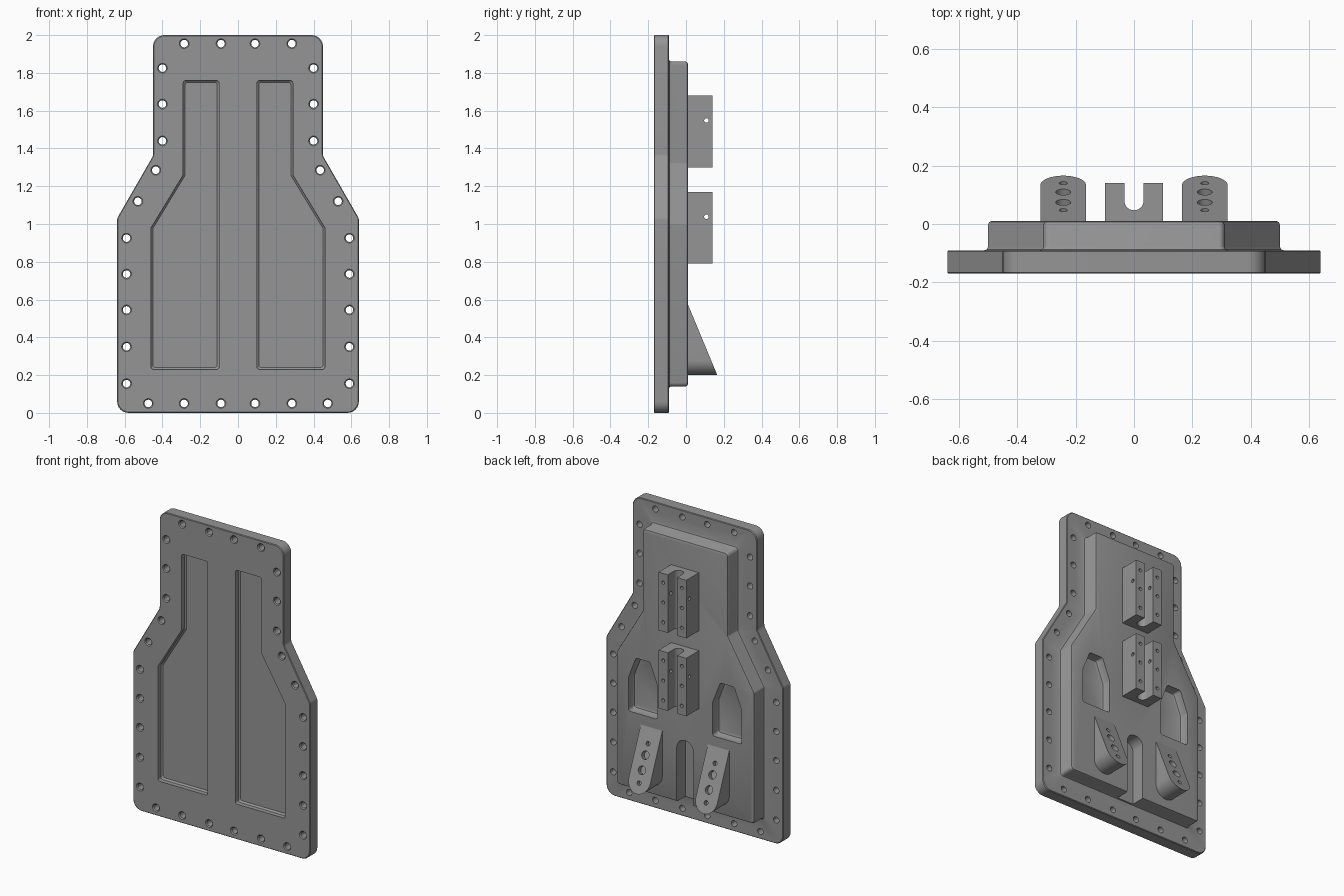
import bpy, bmesh, math
from mathutils import Vector

cube = bpy.data.objects.get("Cube")
if cube:
    bpy.data.objects.remove(cube, do_unlink=True)

grey = bpy.data.materials.new("machined_grey")
grey.use_nodes = True
GREY = (0.3, 0.3, 0.3, 1)
grey.diffuse_color = GREY
grey.node_tree.nodes["Principled BSDF"].inputs["Base Color"].default_value = GREY


def outline(corners, radii, grow=0.0, seg=6):
    """Counter-clockwise corners, offset outward by grow, then rounded."""
    pts = [Vector(c) for c in corners]
    n = len(pts)
    normals = []
    for i in range(n):
        d = (pts[(i + 1) % n] - pts[i]).normalized()
        normals.append(Vector((d.y, -d.x)))
    pts = [p + grow * (normals[i - 1] + normals[i]) / (1 + normals[i - 1].dot(normals[i]))
           for i, p in enumerate(pts)]
    result = []
    for i, p in enumerate(pts):
        before = (pts[i - 1] - p).normalized()
        after = (pts[(i + 1) % n] - p).normalized()
        half = before.angle(-after) / 2
        trim = radii[i] * math.tan(half)
        a, b, w = p + before * trim, p + after * trim, math.cos(half)
        for k in range(seg + 1):
            s = k / seg
            f, g, h = (1 - s) ** 2, 2 * s * (1 - s) * w, s * s
            result.append((a * f + p * g + b * h) / (f + g + h))
    return result


def at_y(points, y, side=1):
    return [Vector((side * p[0], y, p[1])) for p in points]


def loft(bm, rings):
    """Closed skin through rings with equal point counts."""
    loops = [[bm.verts.new(p) for p in ring] for ring in rings]
    n = len(loops[0])
    faces = [bm.faces.new(loops[0]), bm.faces.new(loops[-1])]
    for a, b in zip(loops, loops[1:]):
        for i in range(n):
            j = (i + 1) % n
            faces.append(bm.faces.new((a[i], a[j], b[j], b[i])))
    bmesh.ops.recalc_face_normals(bm, faces=faces)


def drill(bm, start, direction, steps, seg=20):
    """Round cutter through (distance, radius) steps."""
    turn = Vector(direction).to_track_quat("Z", "Y")
    angles = [math.tau * k / seg for k in range(seg)]
    loft(bm, [[Vector(start) + turn @ Vector((r * math.cos(t), r * math.sin(t), d))
               for t in angles] for d, r in steps])


def make(name, bm):
    mesh = bpy.data.meshes.new(name)
    bm.to_mesh(mesh)
    bm.free()
    obj = bpy.data.objects.new(name, mesh)
    obj.data.materials.append(grey)
    bpy.context.scene.collection.objects.link(obj)
    return obj


def finish(obj, cut_bm):
    """Cut the recesses and holes, then shade with sharp edges kept."""
    cutter = make(obj.name + "_cutter", cut_bm)
    cutter.hide_render = True
    mod = obj.modifiers.new("cuts", "BOOLEAN")
    mod.operation, mod.solver, mod.object = "DIFFERENCE", "EXACT", cutter
    for other in bpy.context.selected_objects:
        other.select_set(False)
    obj.select_set(True)
    bpy.context.view_layer.objects.active = obj
    bpy.ops.object.modifier_apply(modifier=mod.name)
    bpy.data.objects.remove(cutter, do_unlink=True)
    bpy.ops.object.shade_smooth_by_angle(angle=math.radians(30))


def bottle(wide, narrow, low, shoulder, neck, high):
    half = [(wide, low), (wide, shoulder), (narrow, neck), (narrow, high)]
    return half + [(-x, z) for x, z in reversed(half)]


# Cover: flange plate with a raised, softly edged back
FRONT, FLANGE, BACK = -0.17, -0.09, 0.01
flange = bottle(0.64, 0.45, 0, 1.03, 1.36, 2)
raised = bottle(0.5, 0.31, 0.14, 1.0, 1.32, 1.86)
flange_r = [0.06, 0.04, 0.04, 0.06] * 2
raised_r = [0.02] * 8
bm = bmesh.new()
rings = [at_y(outline(flange, flange_r, g), y)
         for g, y in ((-0.004, FRONT), (0, FRONT + 0.004), (0, FLANGE - 0.004), (-0.004, FLANGE))]
rings += [at_y(outline(raised, raised_r, g), y)
          for g, y in ((0.012, FLANGE), (0.004, FLANGE + 0.003), (0, FLANGE + 0.012),
                       (0, BACK - 0.012), (-0.004, BACK - 0.003), (-0.012, BACK))]
loft(bm, rings)
cover = make("cover_plate", bm)

cuts = bmesh.new()
pocket = [(0.1, 0.23), (0.46, 0.23), (0.46, 0.98), (0.29, 1.26), (0.29, 1.76), (0.1, 1.76)]
recess = [(0.2, 0.64), (0.41, 0.64), (0.41, 0.86), (0.355, 1.0), (0.255, 1.0), (0.2, 0.86)]
bolts = [(0.09, 1.955), (0.285, 1.955), (0.4, 1.825), (0.4, 1.635), (0.4, 1.44),
         (0.435, 1.285), (0.53, 1.12), (0.475, 0.05), (0.285, 0.05), (0.09, 0.05)]
bolts += [(0.59, z) for z in (0.925, 0.735, 0.545, 0.35, 0.155)]
for side in (1, -1):
    # Long front pockets
    loft(cuts, [at_y(outline(pocket, [0.015] * 6, g), y, side)
                for g, y in ((0, FRONT - 0.02), (0, -0.14), (-0.01, -0.13))])
    # Back recesses
    loft(cuts, [at_y(outline(recess, [0.015] * 6, g), y, side)
                for g, y in ((0, BACK + 0.02), (0, -0.035), (-0.005, -0.046), (-0.015, -0.05))])
    # Countersunk bolt holes
    for x, z in bolts:
        drill(cuts, (side * x, FRONT, z), (0, 1, 0),
              [(-0.006, 0.032), (0.006, 0.02), (0.12, 0.02)])
# Arched slot open at the lower edge
arch = [(0.06 * math.cos(math.pi * k / 20), 0.495 + 0.06 * math.sin(math.pi * k / 20))
        for k in range(21)]
arch = [(-0.06, 0.1), (0.06, 0.1)] + arch
loft(cuts, [at_y(arch, BACK + 0.02), at_y(arch, -0.08)])
finish(cover, cuts)

# Channel brackets with screw holes
for name, low in (("lower_bracket", 0.79), ("upper_bracket", 1.3)):
    high = low + 0.38
    mid = (low + high) / 2
    curve = [(0.033 * math.cos(math.pi * k / 16), 0.08 - 0.033 * math.sin(math.pi * k / 16))
             for k in range(17)]
    profile = [(-0.1, 0.005), (0.1, 0.005), (0.1, 0.14), (0.033, 0.14)] + curve
    profile += [(-0.033, 0.14), (-0.1, 0.14)]
    bm = bmesh.new()
    loft(bm, [[Vector((x, y, z)) for x, y in profile] for z in (low, high)])
    bracket = make(name, bm)
    cuts = bmesh.new()
    for side in (1, -1):
        for dz in (-0.13, 0, 0.13):
            drill(cuts, (side * 0.067, 0.15, mid + dz), (0, -1, 0), [(0, 0.011), (0.06, 0.011)])
    drill(cuts, (-0.2, 0.108, mid + 0.058), (1, 0, 0), [(0, 0.012), (0.4, 0.012)])
    finish(bracket, cuts)

# Sloping wedge feet with a round lower end and a row of holes
TOP, SLOPE, R, CX = 0.575, 0.415, 0.078, 0.2425


def slope_y(z):
    return BACK + SLOPE * (TOP - z)


for name, side in (("left_wedge", 1), ("right_wedge", -1)):
    foot = [(CX + R * math.cos(t), 0.278 + R * math.sin(t))
            for t in (math.pi + math.pi * k / 24 for k in range(25))]
    foot += [(CX + R, TOP), (CX - R, TOP)]
    bm = bmesh.new()
    loft(bm, [at_y(foot, 0.003, side),
              [Vector((side * x, slope_y(z), z)) for x, z in foot]])
    wedge = make(name, bm)
    cuts = bmesh.new()
    normal = Vector((0, 1, SLOPE)).normalized()
    for z, r in ((0.485, 0.014), (0.42, 0.026), (0.335, 0.026), (0.262, 0.014)):
        start = Vector((side * CX, slope_y(z), z)) + normal * 0.02
        drill(cuts, start, -normal, [(0, r), (0.05, r)])
    finish(wedge, cuts)
